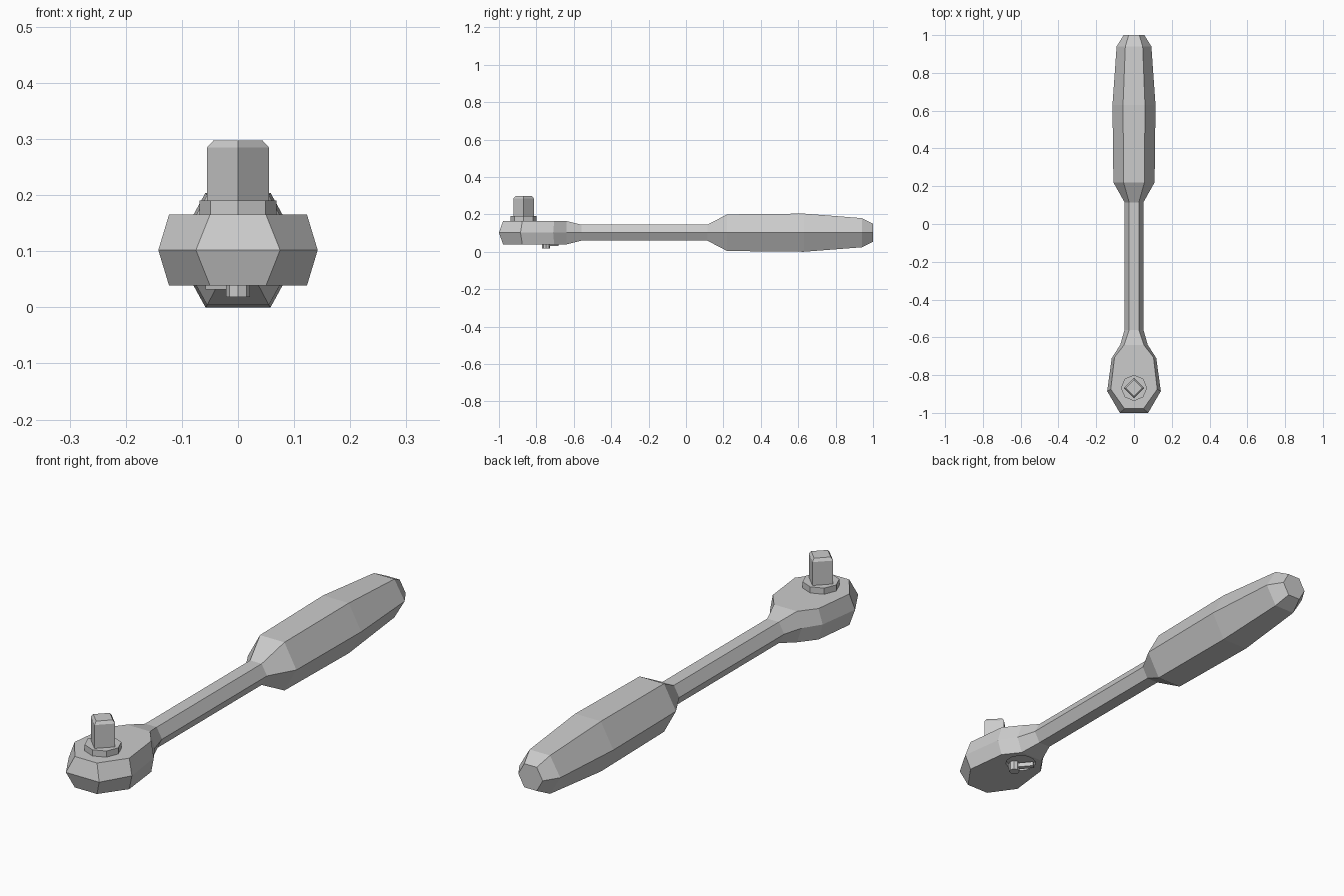
import bpy, bmesh
from math import pi, atan2, hypot
from mathutils import Matrix, Vector

if "Cube" in bpy.data.objects:
    bpy.data.objects.remove(bpy.data.objects["Cube"])

ZC = 0.102  # height of the tool's long axis


def finish(bm, name):
    bmesh.ops.recalc_face_normals(bm, faces=bm.faces)
    me = bpy.data.meshes.new(name)
    bm.to_mesh(me)
    bm.free()
    ob = bpy.data.objects.new(name, me)
    bpy.context.collection.objects.link(ob)
    return ob


def prism(name, sides, x, y, levels, turn=0.0):
    """Stacked rings of (z, radius), capped at both ends."""
    bm = bmesh.new()
    rings = []
    for z, r in levels:
        rings.append([bm.verts.new(Matrix.Rotation(turn + 2 * pi * i / sides, 3, 'Z')
                                   @ Vector((r, 0, 0)) + Vector((x, y, z)))
                      for i in range(sides)])
    for a, b in zip(rings, rings[1:]):
        for i in range(sides):
            j = (i + 1) % sides
            bm.faces.new((a[i], a[j], b[j], b[i]))
    bm.faces.new(rings[0])
    bm.faces.new(rings[-1])
    return finish(bm, name)


# Body: hexagonal sections (y at middle, y at top/bottom, half width, flat half width, half height)
sections = [
    (-1.0, -0.978, 0.075, 0.05, 0.063),    # head nose
    (-0.885, -0.875, 0.142, 0.123, 0.063),
    (-0.71, -0.705, 0.118, 0.103, 0.063),
    (-0.64, -0.64, 0.073, 0.052, 0.063),
    (-0.56, -0.56, 0.05, 0.026, 0.043),    # shaft
    (0.115, 0.115, 0.05, 0.026, 0.043),
    (0.22, 0.22, 0.109, 0.055, 0.098),     # grip
    (0.63, 0.63, 0.114, 0.058, 0.102),
    (0.94, 0.94, 0.092, 0.046, 0.078),
    (1.0, 1.0, 0.055, 0.028, 0.048),
]
bm = bmesh.new()
rings = []
for ym, yt, w, t, h in sections:
    pts = [(w, ym, 0), (t, yt, h), (-t, yt, h), (-w, ym, 0), (-t, yt, -h), (t, yt, -h)]
    rings.append([bm.verts.new((x, y, z + ZC)) for x, y, z in pts])
for a, b in zip(rings, rings[1:]):
    for i in range(6):
        j = (i + 1) % 6
        bm.faces.new((a[i], a[j], b[j], b[i]))
nose = rings[0]
bm.faces.new(nose[0:4])
bm.faces.new((nose[3], nose[4], nose[5], nose[0]))
bm.faces.new(rings[-1])
body = finish(bm, "ratchet_body")

# Round pocket under the head for the direction switch
cutter = prism("pocket_cutter", 12, 0, -0.708, [(0.0, 0.06), (0.056, 0.06)], pi / 12)
cutter.hide_render = True
cut = body.modifiers.new("pocket", 'BOOLEAN')
cut.operation = 'DIFFERENCE'
cut.solver = 'EXACT'
cut.object = cutter
bpy.context.view_layer.objects.active = body
bpy.ops.object.modifier_apply(modifier="pocket")
bpy.data.objects.remove(cutter)

# Drive collar and chamfered square drive
prism("drive_collar", 8, 0, -0.868, [(0.16, 0.069), (0.19, 0.069)])
prism("square_drive", 4, 0, -0.868, [(0.185, 0.055), (0.285, 0.055), (0.297, 0.044)])

# Direction switch: pivot and slanted lever
pivot, tip = Vector((0, -0.748)), Vector((-0.05, -0.688))
prism("switch_pivot", 8, pivot.x, pivot.y, [(0.018, 0.021), (0.058, 0.021)])
d = tip - pivot
mid = (pivot + tip) / 2
bm = bmesh.new()
bmesh.ops.create_cube(bm, size=1, matrix=Matrix.Translation((mid.x, mid.y, 0.041))
                      @ Matrix.Rotation(atan2(d.y, d.x), 4, 'Z')
                      @ Matrix.Diagonal((hypot(d.x, d.y), 0.02, 0.018, 1)))
finish(bm, "switch_lever")
